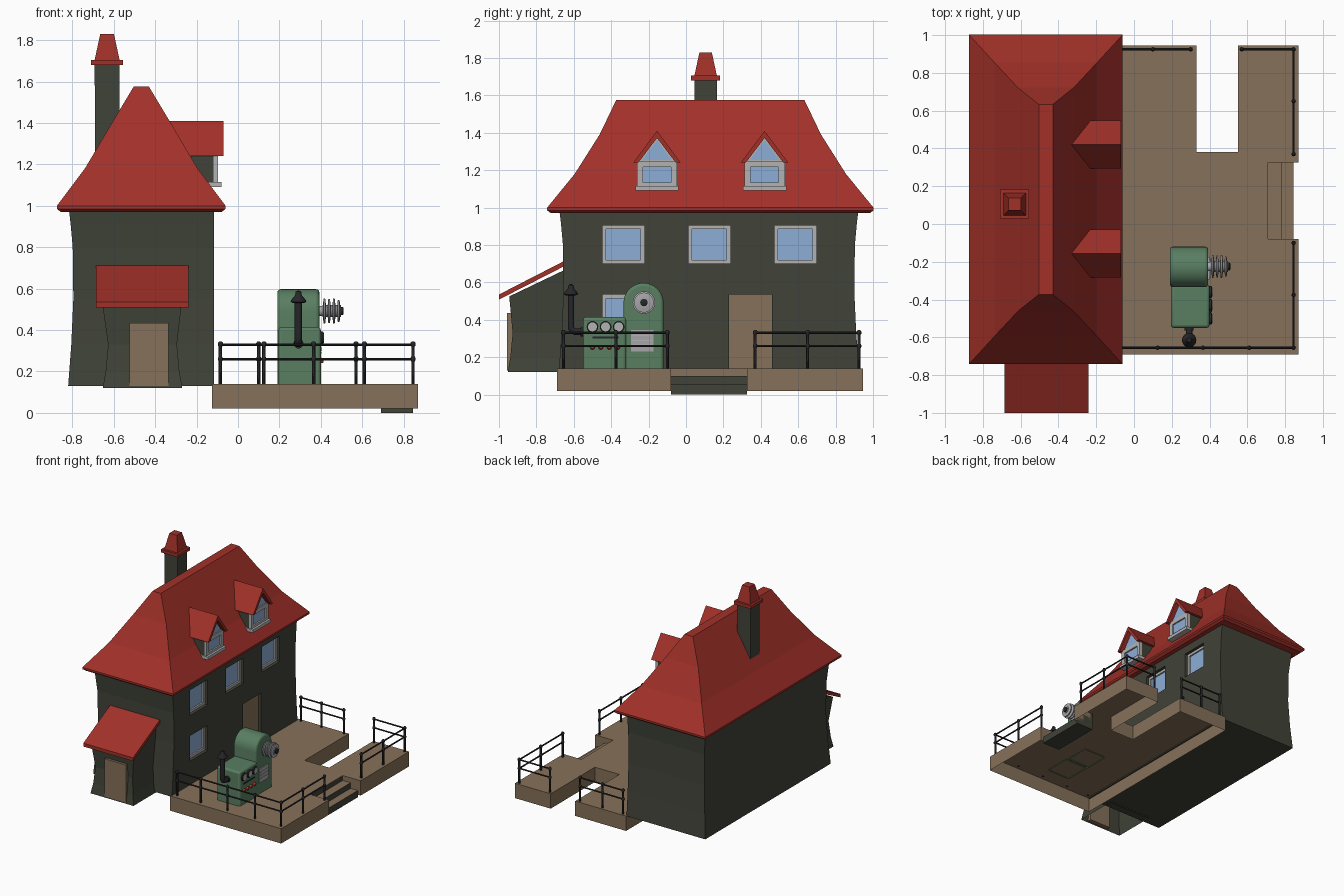
import bpy, bmesh
from math import pi, sin, cos
from mathutils import Vector

if "Cube" in bpy.data.objects:
    bpy.data.objects.remove(bpy.data.objects["Cube"])


def mat(name, *rgb):
    m = bpy.data.materials.new(name)
    m.diffuse_color = (*rgb, 1)
    m.use_nodes = True
    m.node_tree.nodes["Principled BSDF"].inputs["Base Color"].default_value = m.diffuse_color
    return m


WALL = mat("wall_green", .052, .057, .04)
ROOF = mat("roof_red", .36, .03, .022)
WOOD = mat("tan_wood", .24, .165, .10)
MACH = mat("machine_green", .10, .21, .12)
GLASS = mat("glass_blue", .27, .42, .68)
FRAME = mat("frame_grey", .45, .45, .45)
BLACK = mat("black_iron", .02, .02, .023)
STEEL = mat("steel", .38, .38, .4)
RED = mat("signal_red", .6, .03, .02)


def finish(name, bm, m, smooth=False, drop_bottom=False):
    bmesh.ops.recalc_face_normals(bm, faces=bm.faces)
    if drop_bottom:
        low = min(v.co.z for v in bm.verts)
        bmesh.ops.delete(bm, context='FACES_ONLY', geom=[
            f for f in bm.faces if all(v.co.z < low + 1e-4 for v in f.verts)])
    me = bpy.data.meshes.new(name)
    bm.to_mesh(me)
    bm.free()
    ob = bpy.data.objects.new(name, me)
    bpy.context.collection.objects.link(ob)
    me.materials.append(m)
    if smooth:
        bpy.ops.object.select_all(action='DESELECT')
        ob.select_set(True)
        bpy.context.view_layer.objects.active = ob
        bpy.ops.object.shade_smooth_by_angle(angle=0.7)
    return ob


def add_loft(bm, rings):
    vs = [[bm.verts.new(p) for p in r] for r in rings]
    for a, b in zip(vs, vs[1:]):
        for i in range(len(a)):
            j = (i + 1) % len(a)
            bm.faces.new((a[i], a[j], b[j], b[i]))
    bm.faces.new(vs[0])
    bm.faces.new(vs[-1])


def loft(name, rings, m, **kw):
    bm = bmesh.new()
    add_loft(bm, rings)
    return finish(name, bm, m, **kw)


def ring(x0, x1, y0, y1, z, zback=None):
    zb = z if zback is None else zback
    return [(x0, y0, z), (x1, y0, z), (x1, y1, zb), (x0, y1, zb)]


def boxes(name, items, m):
    bm = bmesh.new()
    for x0, x1, y0, y1, z0, z1 in items:
        add_loft(bm, [ring(x0, x1, y0, y1, z0), ring(x0, x1, y0, y1, z1)])
    return finish(name, bm, m)


def prism_x(name, yz, x0, x1, m, **kw):
    return loft(name, [[(x, y, z) for y, z in yz] for x in (x0, x1)], m, **kw)


def add_lathe(bm, origin, axis, pts, n=12):
    # pts are (radius, distance along axis)
    q = Vector(axis).to_track_quat('Z', 'Y')
    add_loft(bm, [[Vector(origin) + q @ Vector((r * cos(2 * pi * k / n), r * sin(2 * pi * k / n), t))
                   for k in range(n)] for r, t in pts])


def lathe(name, origins, axis, pts, m, n=20):
    bm = bmesh.new()
    for o in origins:
        add_lathe(bm, o, axis, pts, n)
    return finish(name, bm, m, smooth=True)


# House walls, flared at base and eaves on three sides
walls = loft("house_walls", [ring(-.795 - d, -.115, -.655 - d, .90 + d, z) for z, d in
             ((.13, .025), (.33, .01), (.55, 0), (.8, .003), (.92, .014), (.985, .022))], WALL)

# Window and door recesses
wins = [(y, .70, .905) for y in (-.335, .125, .585)] + [(-.335, .33, .535)]
cutter = boxes("recess_cutter", [(-.165, 0, y - .112, y + .112, a, b) for y, a, b in wins]
               + [(-.15, 0, .23, .46, .14, .535)], WALL)
cutter.hide_render = True
mod = walls.modifiers.new("recesses", 'BOOLEAN')
mod.operation, mod.solver, mod.object = 'DIFFERENCE', 'EXACT', cutter
bpy.context.view_layer.objects.active = walls
bpy.ops.object.modifier_apply(modifier=mod.name)
bpy.data.objects.remove(cutter)


def window(name, y, w, z0, z1, x0, x1, t):
    boxes(name + "_frame", [(x0, x1, y - w, y - w + t, z0, z1), (x0, x1, y + w - t, y + w, z0, z1),
                            (x0, x1, y - w + t, y + w - t, z0, z0 + t),
                            (x0, x1, y - w + t, y + w - t, z1 - t, z1)], FRAME)
    boxes(name + "_glass", [(x0, x1 - .012, y - w + t, y + w - t, z0 + t, z1 - t)], GLASS)


for i, (y, a, b) in enumerate(wins):
    window(f"window_{i}", y, .112, a, b, -.168, -.14, .02)
boxes("house_door", [(-.155, -.14, .23, .46, .14, .535)], WOOD)

# Hipped roof with bell-cast eaves
loft("main_roof", [ring(-.467 - a, -.467 + a, .13 - b, .13 + b, z) for z, a, b in
     ((.97, .388, .853), (.985, .407, .872), (1.0, .407, .872), (1.18, .272, .725),
      (1.39, .148, .592), (1.575, .037, .503))], ROOF)

# Chimney
CX, CY = -.632, .105
sq = lambda h, z: ring(CX - h, CX + h, CY - h, CY + h, z)
loft("chimney", [sq(.058, 1.1), sq(.06, 1.685)], WALL)
loft("chimney_cap", [sq(.077, 1.68), sq(.077, 1.705), sq(.06, 1.705), sq(.033, 1.83)], ROOF)

# Dormers
for i, y in enumerate((-.155, .42)):
    n = f"dormer_{i}"
    pr = lambda s, pts, x0, x1, m: prism_x(n + s, [(y + a, b) for a, b in pts], x0, x1, m)
    pr("_body", [(-.105, 1.1), (.105, 1.1), (.105, 1.245), (0, 1.385), (-.105, 1.245)], -.31, -.115, WALL)
    pr("_roof", [(-.127, 1.24), (0, 1.41), (.127, 1.24), (.1, 1.24), (0, 1.372), (-.1, 1.24)], -.335, -.07, ROOF)
    pr("_gable", [(-.1, 1.24), (.1, 1.24), (0, 1.372)], -.12, -.107, FRAME)
    pr("_gable_glass", [(-.08, 1.253), (.08, 1.253), (0, 1.36)], -.11, -.103, GLASS)
    window(n + "_window", y, .108, 1.1, 1.25, -.118, -.097, .033)
    boxes(n + "_sill", [(-.15, -.08, y - .116, y + .116, 1.09, 1.115)], FRAME)

# Side porch
loft("porch_walls", [ring(-.625 - d, -.297 + d, -.925 - d, -.6, z) for z, d in
     ((.12, .028), (.2, .014), (.33, .002))] + [ring(-.655, -.272, -.945, -.6, .525, .69)],
     WALL, drop_bottom=True)
prism_x("porch_roof", [(-1, .508), (-1, .535), (-.64, .72), (-.64, .692)], -.685, -.24, ROOF)
boxes("porch_door", [(-.525, -.335, -.956, -.918, .13, .435)], WOOD)

# Terrace with dock notch and stair opening, open underneath
plan = [(-.125, -.69), (.87, -.69), (.87, -.08), (.71, -.08), (.71, .325), (.87, .325), (.87, .945),
        (.55, .945), (.55, .38), (.33, .38), (.33, .945), (-.125, .945)]
loft("terrace", [[(x, y, z) for x, y in plan] for z in (.02, .14)], WOOD, drop_bottom=True)

# Steps: dark risers, tan treads
steps = loft("steps", [[(x, y, z) for x, z in ((.69, 0), (.845, 0), (.845, .055), (.78, .055),
             (.78, .1), (.71, .1), (.71, .138), (.69, .138))] for y in (-.08, .325)], WALL)
steps.data.materials.append(WOOD)
for p in steps.data.polygons:
    if p.normal.z > .9:
        p.material_index = 1

# Railings
runs = [[(x, -.655) for x in (-.085, .125, .365, .61, .845)],
        [(.845, y) for y in (-.655, -.375, -.1)],
        [(.845, y) for y in (.37, .65, .925)],
        [(.845, .925), (.57, .925)],
        [(x, .925) for x in (-.085, .1, .3)]]
for i, run in enumerate(runs):
    bm = bmesh.new()
    for x, y in run[1 if i in (1, 3) else 0:]:
        add_lathe(bm, (x, y, .135), (0, 0, 1), [(.008, 0), (.008, .113), (.012, .12), (.012, .13),
                  (.008, .137), (.008, .185), (.012, .19), (.012, .203), (.006, .21)], 8)
    a, b = Vector((*run[0], 0)), Vector((*run[-1], 0))
    for z in (.26, .33):
        add_lathe(bm, a + Vector((0, 0, z)), b - a, [(.006, 0), (.006, (b - a).length)], 8)
    finish(f"railing_{i}", bm, BLACK, smooth=True)

# Machine housing: low console and round-topped tower
arc = [(-.227 + .107 * cos(pi * k / 18), .49 + .107 * sin(pi * k / 18)) for k in range(19)]
for name, prof, x0, x1 in (
        ("machine_console", [(-.55, .132), (-.32, .132), (-.32, .415), (-.55, .415)], .195, .4),
        ("machine_tower", [(-.334, .132), (-.12, .132)] + arc, .19, .393)):
    ob = prism_x(name, prof, x0, x1, MACH, smooth=True, drop_bottom=True)
    bv = ob.modifiers.new("round", 'BEVEL')
    bv.width, bv.segments, bv.angle_limit = .016, 3, .6

# Pulley stack
pts = [(.025, 0), (.025, .02)]
for k, r in enumerate((.06, .057, .06, .053)):
    t = .025 + k * .023
    pts += [(.028, t), (r, t + .003), (r, t + .011), (.028, t + .015)]
pts += [(.028, .113)]
lathe("pulleys", [(.385, -.225, .492)], (1, 0, 0), pts, STEEL, 28)
lathe("pulley_hub", [(.49, -.225, .492)], (1, 0, 0), [(.02, 0), (.02, .016), (.014, .02)], BLACK)

# Gauges, buttons, label strip, side panel
g = [(.39, y, .362) for y in (-.5, -.43, -.36)]
lathe("gauge_rims", g, (1, 0, 0), [(.031, 0), (.031, .02), (.025, .024)], BLACK, 24)
lathe("gauge_faces", g, (1, 0, 0), [(.024, .01), (.024, .026)], FRAME, 24)
lathe("buttons", [(.39, -.5 + k * .045, .253) for k in range(4)], (1, 0, 0),
      [(.013, 0), (.013, .018), (.008, .024)], RED, 12)
boxes("dial_strip", [(.39, .404, -.5, -.36, .3, .31)], BLACK)
boxes("access_panel", [(.38, .4, -.295, -.175, .23, .345)], STEEL)
boxes("panel_bands", [(.39, .404, -.285, -.185, z, z + .006) for z in (.262, .287, .312)], FRAME)

# Exhaust pipe with elbow and rain cap
path = [(-.53, .335)] + [(-.585 - .03 * sin(pi / 2 * k / 6), .365 - .03 * cos(pi / 2 * k / 6))
                         for k in range(7)] + [(-.615, .545)]
cu = bpy.data.curves.new("exhaust_pipe", 'CURVE')
cu.dimensions, cu.bevel_depth, cu.bevel_resolution, cu.use_fill_caps = '3D', .018, 3, True
sp = cu.splines.new('POLY')
sp.points.add(len(path) - 1)
for p, (y, z) in zip(sp.points, path):
    p.co = (.292, y, z, 1)
cu.materials.append(BLACK)
pipe = bpy.data.objects.new("exhaust_pipe", cu)
bpy.context.collection.objects.link(pipe)
bpy.ops.object.select_all(action='DESELECT')
pipe.select_set(True)
bpy.context.view_layer.objects.active = pipe
bpy.ops.object.convert(target='MESH')
lathe("exhaust_cap", [(.292, -.615, .53)], (0, 0, 1),
      [(.026, 0), (.038, .006), (.036, .014), (.016, .038), (.013, .056), (.005, .06)], BLACK)
lathe("exhaust_flange", [(.292, -.565, .335)], (0, 1, 0), [(.024, 0), (.024, .02)], BLACK)
